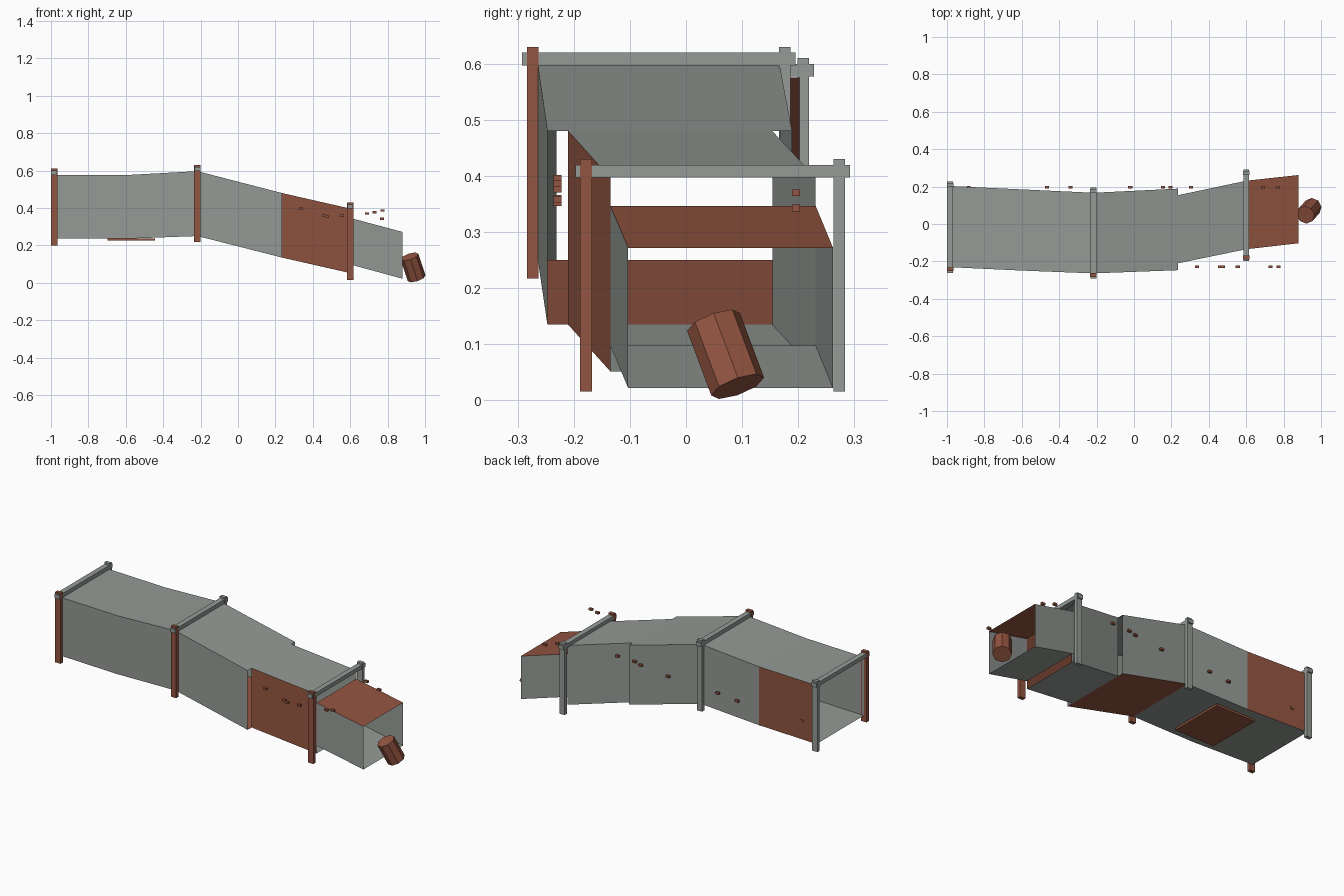
import bpy
from mathutils import Vector

if "Cube" in bpy.data.objects:
    bpy.data.objects.remove(bpy.data.objects["Cube"])


def material(name, rgb):
    m = bpy.data.materials.new(name)
    m.diffuse_color = (*rgb, 1)
    m.use_nodes = True
    m.node_tree.nodes["Principled BSDF"].inputs["Base Color"].default_value = m.diffuse_color
    return m


grey = material("weathered grey", (0.30, 0.325, 0.305))
rust = material("rust brown", (0.29, 0.09, 0.052))


def mesh_object(name, verts, faces, mats, indices=None):
    me = bpy.data.meshes.new(name)
    me.from_pydata(verts, [], faces)
    for m in mats:
        me.materials.append(m)
    if indices:
        for p, i in zip(me.polygons, indices):
            p.material_index = i
    ob = bpy.data.objects.new(name, me)
    bpy.context.collection.objects.link(ob)
    return ob


def box(name, x, y, z, mat):
    """Box from (min, max) ranges."""
    v = [(a, b, c) for a in x for b in y for c in z]
    f = [(0, 1, 3, 2), (4, 6, 7, 5), (0, 4, 5, 1),
         (2, 3, 7, 6), (0, 2, 6, 4), (1, 5, 7, 3)]
    return mesh_object(name, v, f, [mat])


SIDES = ("floor", "back", "roof", "front")


def duct(name, a, b, painted):
    """Open four-sided sleeve between stations (x, y0, y1, z0, z1); one side is rust."""
    v = []
    for x, y0, y1, z0, z1 in (a, b):
        v += [(x, y0, z0), (x, y1, z0), (x, y1, z1), (x, y0, z1)]
    f = [(i, (i + 1) % 4, (i + 1) % 4 + 4, i + 4)[::-1] for i in range(4)]
    mesh_object(name, v, f, [grey, rust], [int(s == painted) for s in SIDES])


# Passage sections, with broken steps between the last three
s0 = (-0.983, -0.231, 0.203, 0.236, 0.576)
s1 = (-0.60, -0.249, 0.185, 0.236, 0.576)
s2 = (-0.217, -0.264, 0.167, 0.25, 0.597)
s3 = (0.235, -0.247, 0.189, 0.135, 0.48)
s4 = (0.235, -0.21, 0.154, 0.135, 0.48)
s5 = (0.60, -0.135, 0.231, 0.052, 0.397)
s6 = (0.60, -0.135, 0.231, 0.098, 0.347)
s7 = (0.88, -0.103, 0.262, 0.022, 0.272)
duct("entry_section", s0, s1, "back")
duct("hatch_section", s1, s2, None)
duct("sloping_section", s2, s3, "floor")
duct("turning_section", s4, s5, "front")
duct("end_section", s6, s7, "roof")

# Support frames: rust front post, grey back post, grey crossbeam
for n, (x, yf, yb, z0, z1) in enumerate([(-0.983, -0.242, 0.209, 0.2, 0.61),
                                         (-0.217, -0.273, 0.176, 0.217, 0.63),
                                         (0.60, -0.178, 0.273, 0.016, 0.43)]):
    for label, y, mat in (("front_post", yf, rust), ("back_post", yb, grey)):
        box(f"{label}_{n}", (x - .017, x + .017), (y - .0105, y + .0105), (z0, z1), mat)
    box(f"crossbeam_{n}", (x - .0155, x + .0155), (yf - .019, yb + .019),
        (z1 - .033, z1 - .01), grey)

# Hatch under the floor
box("floor_hatch", (-0.697, -0.443), (-0.20, 0.128), (0.225, 0.237), rust)

# Loose pegs along both sides
pegs = {0.196: [(-.885, .343), (-.465, .345), (-.34, .357), (-.02, .369), (.155, .388),
                (.195, .398), (.305, .40), (.69, .37), (.77, .343)],
        -0.229: [(.337, .396), (.46, .36), (.476, .353), (.555, .358), (.73, .377), (.772, .386)]}
for y, spots in pegs.items():
    for x, z in spots:
        box("peg", (x - .011, x + .011), (y - .007, y + .007), (z - .006, z + .006), rust)

# Tilted eight-sided barrel
top, bottom = Vector((0.917, 0.049, 0.14)), Vector((0.955, 0.092, 0.025))
axis = top - bottom
bpy.ops.mesh.primitive_cylinder_add(vertices=8, radius=0.05, depth=axis.length,
                                    location=(top + bottom) / 2,
                                    rotation=axis.to_track_quat('Z', 'Y').to_euler())
barrel = bpy.context.object
barrel.name = "barrel"
barrel.data.materials.append(rust)
